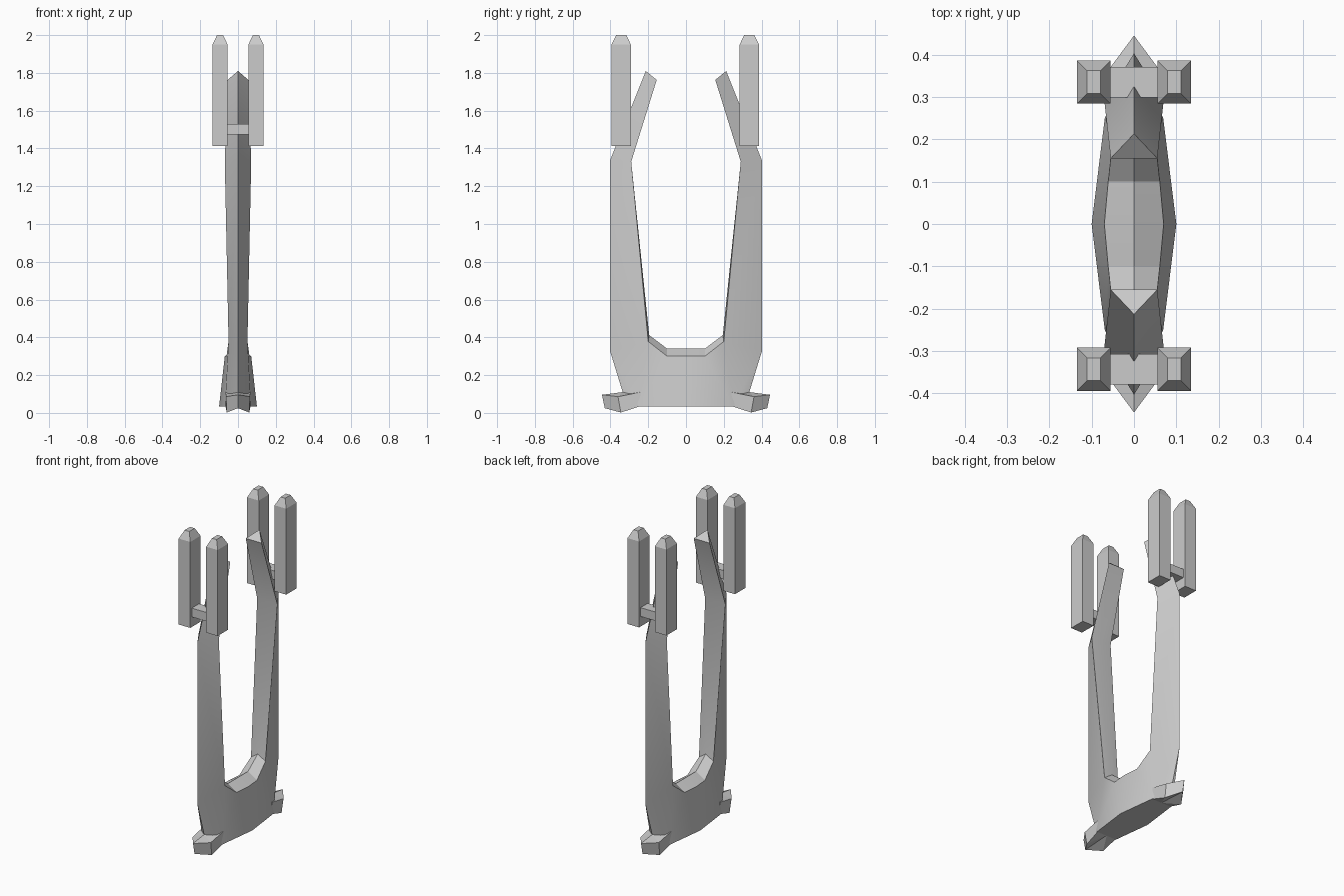
import bpy, bmesh
from math import radians

if "Cube" in bpy.data.objects:
    bpy.data.objects.remove(bpy.data.objects["Cube"])


def finish(name, bm, smooth=False):
    bmesh.ops.remove_doubles(bm, verts=bm.verts, dist=0.0005)
    bmesh.ops.recalc_face_normals(bm, faces=bm.faces)
    mesh = bpy.data.meshes.new(name)
    bm.to_mesh(mesh)
    bm.free()
    ob = bpy.data.objects.new(name, mesh)
    bpy.context.collection.objects.link(ob)
    if smooth:
        bpy.ops.object.select_all(action='DESELECT')
        bpy.context.view_layer.objects.active = ob
        ob.select_set(True)
        bpy.ops.object.shade_smooth_by_angle(angle=radians(25))
    return ob


def mirrored(name, points, faces, y_signs, smooth=False):
    """Build a part from one quarter/half by reflecting it in x and y."""
    bm = bmesh.new()
    for sx in (1, -1):
        for sy in y_signs:
            v = {k: bm.verts.new((x * sx, y * sy, z)) for k, (x, y, z) in points.items()}
            for f in faces:
                bm.faces.new([v[k] for k in f.split()])
    return finish(name, bm, smooth)


# Forked body: one quarter (x > 0, y < 0); r = outer ridge, c = centre line
body = {
    'b0': (0.1, 0, 0.035), 'b1': (0.069, -0.25, 0.035), 'rb': (0, -0.312, 0.035), 'cb': (0, 0, 0.035),
    'f0': (0.07, 0, 0.3), 'f1': (0.061, -0.1, 0.3), 'f2': (0.05, -0.2, 0.378),
    'c0': (0, 0, 0.34), 'c1': (0, -0.1, 0.34), 'c2': (0, -0.195, 0.412),
    'r1': (0, -0.403, 0.33), 'r2': (0, -0.403, 1.335), 'r3': (0, -0.213, 1.81),
    's2': (0.07, -0.29, 1.33), 's3': (0.055, -0.155, 1.763), 'i2': (0, -0.29, 1.33), 'i3': (0, -0.155, 1.763),
}
body_faces = [
    'b0 b1 f1 f0', 'b1 f2 f1', 'b1 rb r1 f2',        # flared side
    'f2 r1 r2 s2', 's2 r2 r3 s3', 's3 r3 i3',        # arm, bent tip and end cap
    's3 i3 i2 s2', 's2 i2 c2 f2',                    # inner arm face
    'f2 c2 c1 f1', 'f1 c1 c0 f0', 'cb rb b1 b0',     # saddle and underside
]
mirrored('forked_body', body, body_faces, (1, -1), True)

# Pointed feet at both ends
foot = {
    't0': (0, -0.445, 0.096), 't1': (0.063, -0.36, 0.086), 't2': (0.066, -0.24, 0.11), 't3': (0, -0.24, 0.12),
    'u0': (0, -0.43, 0.025), 'u1': (0.06, -0.345, 0.002), 'u2': (0.066, -0.24, 0.036), 'u3': (0, -0.24, 0.036),
    'm': (0, -0.335, 0.11),
}
foot_faces = ['t0 t1 m', 't1 t2 t3 m', 't0 u0 u1 t1', 't1 u1 u2 t2', 'u0 u3 u1', 'u1 u3 u2', 't2 u2 u3 t3']
for label, s in (('front', 1), ('back', -1)):
    mirrored(label + '_foot', foot, foot_faces, (s,))


def lofted_box(name, x, y, sections):
    """Stack of rectangles given as (z, half x, half y)."""
    bm = bmesh.new()
    rings = [[bm.verts.new((x + a * hx, y + b * hy, z)) for a, b in ((-1, -1), (1, -1), (1, 1), (-1, 1))]
             for z, hx, hy in sections]
    bm.faces.new(rings[0])
    bm.faces.new(rings[-1])
    for lo, hi in zip(rings, rings[1:]):
        for i in range(4):
            j = (i + 1) % 4
            bm.faces.new((lo[i], lo[j], hi[j], hi[i]))
    return finish(name, bm)


# Paired pylons with chamfered tops, joined by a crossbar at each end
for label, y in (('front', -0.343), ('back', 0.335)):
    for side, x in (('left', -0.095), ('right', 0.095)):
        lofted_box(f'{label}_{side}_pylon', x, y,
                   [(1.412, 0.04, 0.051), (1.95, 0.04, 0.051), (2.0, 0.016, 0.027)])
    lofted_box(label + '_crossbar', 0, y, [(1.475, 0.06, 0.036), (1.53, 0.06, 0.036)])
